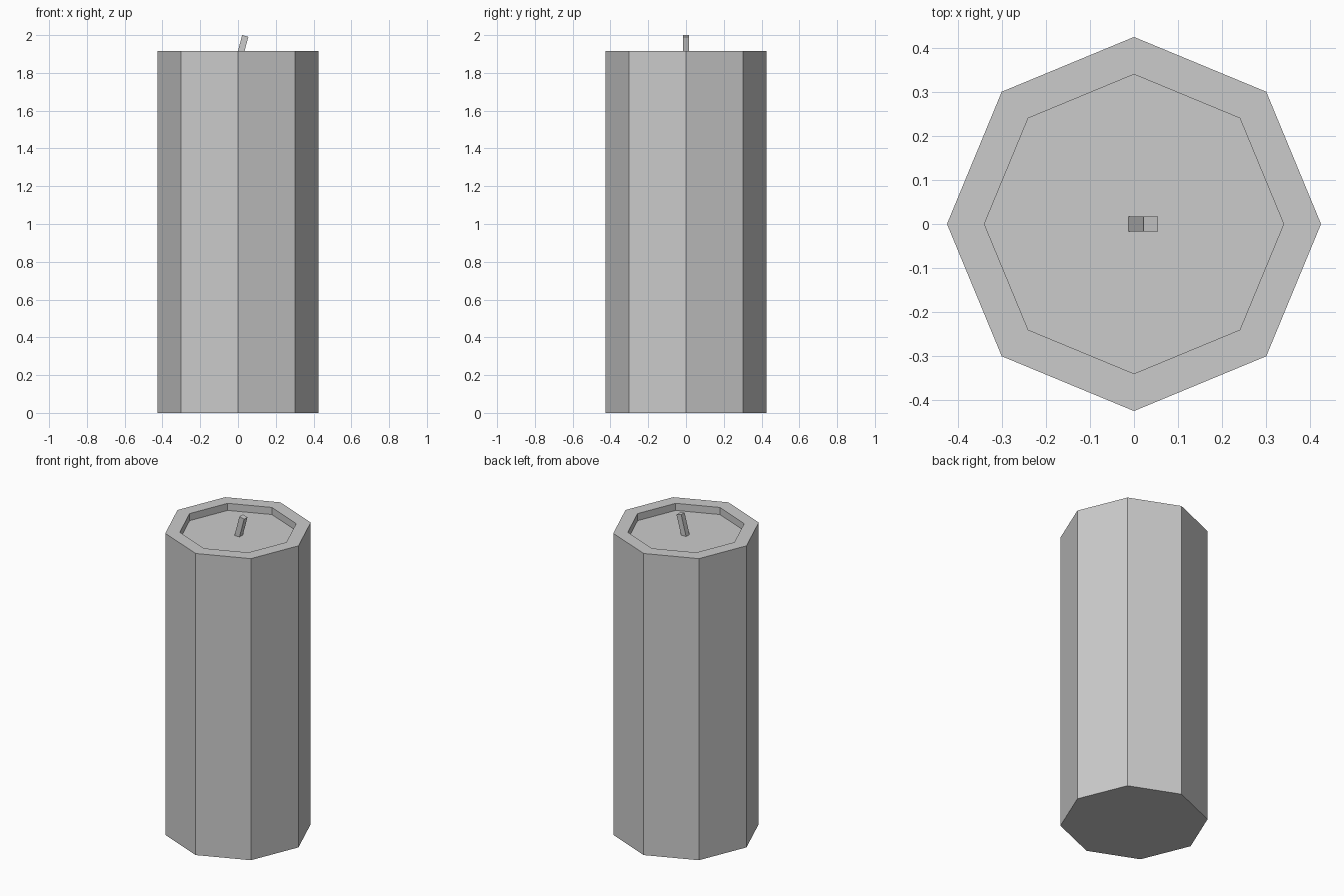
import bpy, bmesh
from math import radians, sin, cos
from mathutils import Matrix, Vector

cube = bpy.data.objects.get("Cube")
if cube:
    bpy.data.objects.remove(cube, do_unlink=True)

SIDES, RADIUS, RIM, HEIGHT, DEPTH = 8, 0.425, 0.34, 1.915, 0.045

grey = bpy.data.materials.new("wax grey")
grey.use_nodes = True
grey.diffuse_color = (0.6, 0.6, 0.6, 1)
grey.node_tree.nodes["Principled BSDF"].inputs["Base Color"].default_value = grey.diffuse_color


def finish(name, bm):
    bmesh.ops.recalc_face_normals(bm, faces=bm.faces)
    mesh = bpy.data.meshes.new(name)
    bm.to_mesh(mesh)
    bm.free()
    mesh.materials.append(grey)
    obj = bpy.data.objects.new(name, mesh)
    bpy.context.collection.objects.link(obj)
    return obj


# Candle body: octagonal prism with a recessed top
bm = bmesh.new()
bmesh.ops.create_cone(bm, cap_ends=True, segments=SIDES, radius1=RADIUS, radius2=RADIUS,
                      depth=HEIGHT, matrix=Matrix.Translation((0, 0, HEIGHT / 2)))
top = max(bm.faces, key=lambda f: f.calc_center_median().z)
inset = bmesh.ops.extrude_discrete_faces(bm, faces=[top])["faces"][0]
scale = RIM / RADIUS
bmesh.ops.scale(bm, vec=(scale, scale, 1), verts=inset.verts)
floor = bmesh.ops.extrude_discrete_faces(bm, faces=[inset])["faces"][0]
bmesh.ops.translate(bm, vec=(0, 0, -DEPTH), verts=floor.verts)
finish("candle_body", bm)

# Wick: square rod leaning to +x, its foot sunk in the wax
tilt, width, length = radians(15), 0.034, 0.145
bm = bmesh.new()
bmesh.ops.create_cube(bm, size=1, matrix=Matrix.Diagonal((width, width, length, 1)))
wick = finish("wick", bm)
axis = Vector((sin(tilt), 0, cos(tilt)))
wick.rotation_euler.y = tilt
wick.location = Vector((0.0385, 0, 1.9955)) - axis * length / 2
